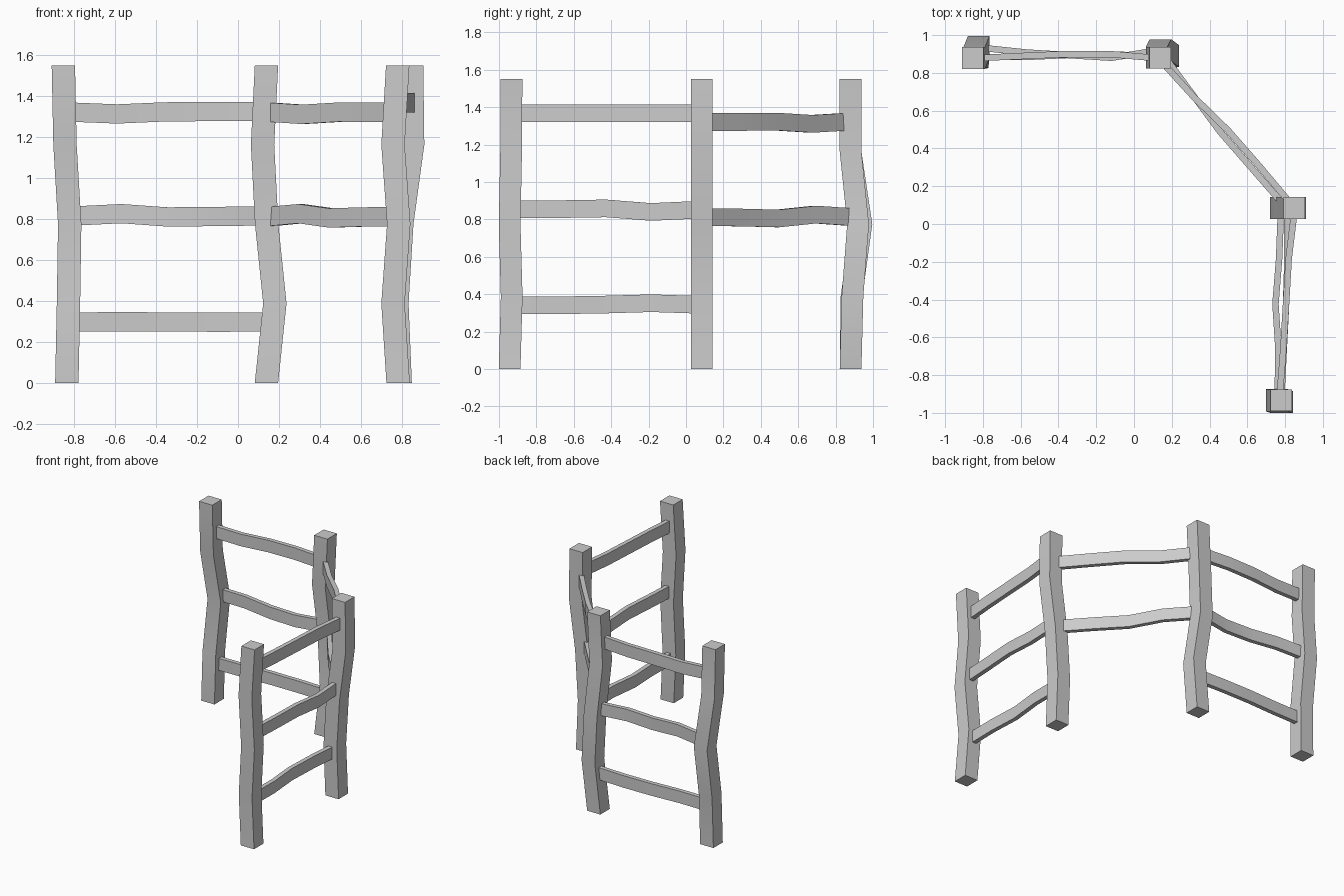
import bpy
import math
from mathutils import Vector

if "Cube" in bpy.data.objects:
    bpy.data.objects.remove(bpy.data.objects["Cube"])


def sweep(name, centres, u, v):
    """Skin a rectangular section (half-axes u, v) along a list of centres."""
    verts, faces = [], []
    for c in centres:
        verts += [c - u - v, c + u - v, c + u + v, c - u + v]
    n = len(centres)
    for i in range(n - 1):
        for k in range(4):
            a, b = i * 4 + k, i * 4 + (k + 1) % 4
            faces.append((a, b, b + 4, a + 4))
    faces += [(3, 2, 1, 0), tuple(range(4 * n - 4, 4 * n))]
    me = bpy.data.meshes.new(name)
    me.from_pydata([tuple(p) for p in verts], [], faces)
    ob = bpy.data.objects.new(name, me)
    bpy.context.collection.objects.link(ob)
    bpy.context.view_layer.objects.active = ob
    ob.select_set(True)
    bpy.ops.object.mode_set(mode='EDIT')
    bpy.ops.mesh.select_all(action='SELECT')
    bpy.ops.mesh.normals_make_consistent(inside=False)
    bpy.ops.object.mode_set(mode='OBJECT')
    bpy.ops.object.shade_smooth_by_angle(angle=math.radians(35))
    ob.select_set(False)
    return ob


# Crooked posts: x and y of the centre line at five even heights
HEIGHT = 1.55
posts = {
    "left_post": ([-.836, -.828, -.822, -.845, -.853], [.88, .885, .938, .88, .878]),
    "back_post": ([.139, .18, .14, .12, .139], [.88, .89, .92, .88, .88]),
    "corner_post": ([.792, .776, .80, .853, .848], [.085] * 5),
    "front_post": ([.782, .757, .785, .757, .78], [-.943, -.932, -.943, -.935, -.933]),
}
paths = {}
for name, (xs, ys) in posts.items():
    paths[name] = [Vector((x, y, HEIGHT * i / 4)) for i, (x, y) in enumerate(zip(xs, ys))]
    sweep(name, paths[name], Vector((.057, 0, 0)), Vector((0, .058, 0)))


def post_at(name, z):
    """Centre of a post at height z."""
    f = z / HEIGHT * 4
    i = min(int(f), 3)
    return paths[name][i].lerp(paths[name][i + 1], f - i)


# Wavy rails: heights at five stations, sideways sway at the three inner ones
def rail(name, start, end, heights, sway):
    a, b = post_at(start, heights[0]), post_at(end, heights[-1])
    d = (b - a)
    d.z = 0
    d.normalize()
    a, b = a + d * .03, b - d * .03
    side = Vector((-d.y, d.x, 0))
    pts = []
    for i, (z, s) in enumerate(zip(heights, [0] + sway + [0])):
        p = a.lerp(b, i / 4) + side * s
        p.z = z
        pts.append(p)
    sweep(name, pts, side * .017, Vector((0, 0, .047)))


# Left panel
rail("left_rail_top", "left_post", "back_post", [1.322, 1.313, 1.323, 1.325, 1.325], [.01, .02, .02])
rail("left_rail_middle", "left_post", "back_post", [.815, .826, .81, .812, .815], [-.02, -.03, -.04])
rail("left_rail_bottom", "left_post", "back_post", [.297, .298, .297, .296, .297], [0, .01, .01])

# Diagonal panel
rail("diagonal_rail_top", "back_post", "corner_post", [1.322, 1.311, 1.322, 1.321, 1.321], [0, .015, .01])
rail("diagonal_rail_middle", "back_post", "corner_post", [.812, .826, .805, .81, .812], [-.01, -.02, -.01])

# Right panel
rail("right_rail_top", "front_post", "corner_post", [1.368] * 5, [.0, .005, .01])
rail("right_rail_middle", "front_post", "corner_post", [.854, .855, .859, .84, .851], [-.005, -.01, -.01])
rail("right_rail_bottom", "front_post", "corner_post", [.341, .341, .345, .352, .344], [.0, .02, .005])
